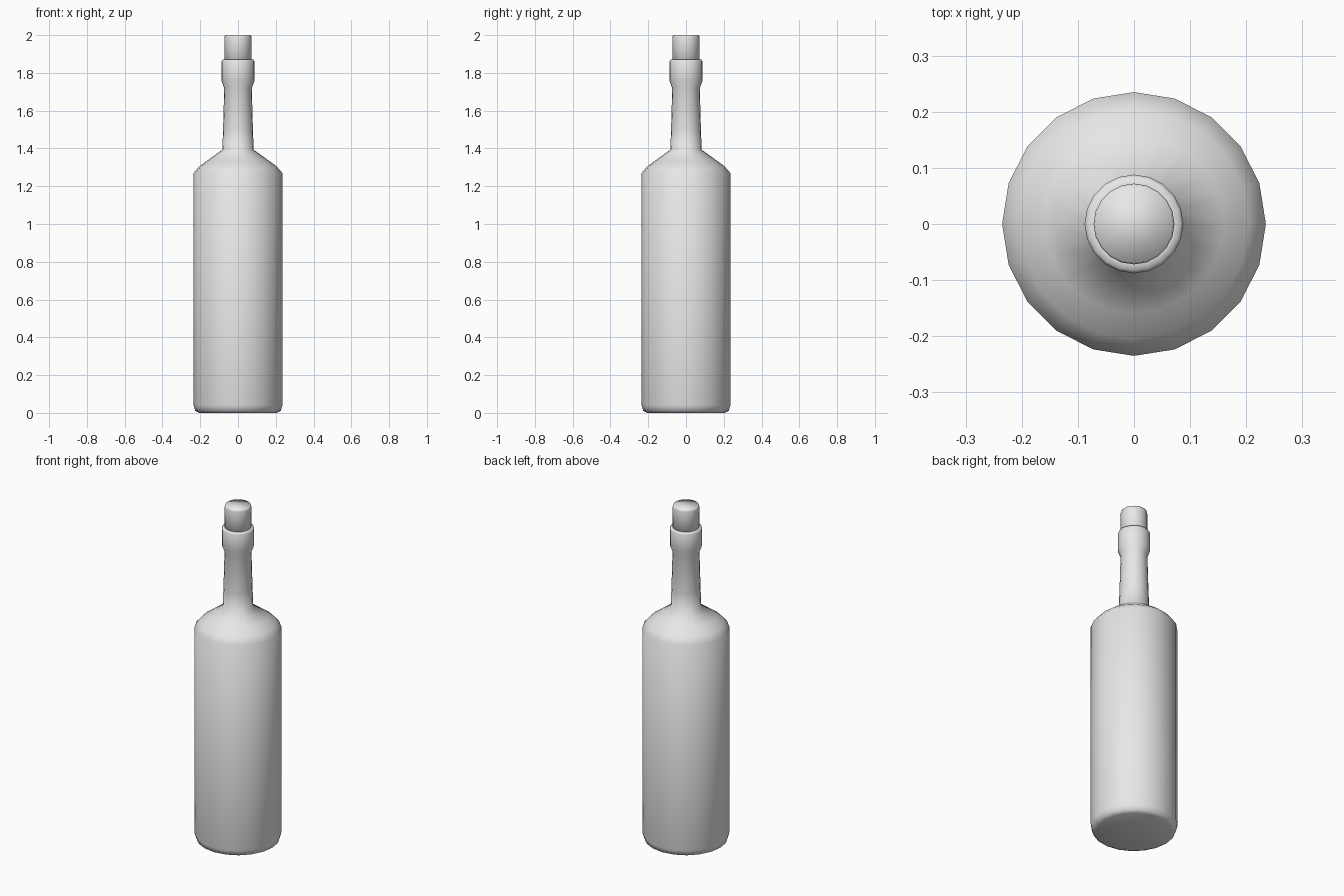
import bpy
import bmesh
import math

SIDES = 20

cube = bpy.data.objects.get("Cube")
if cube:
    bpy.data.objects.remove(cube, do_unlink=True)

# One plain grey for the whole model
grey = bpy.data.materials.new("plain_grey")
grey.use_nodes = True
colour = (0.8, 0.8, 0.8, 1.0)
grey.diffuse_color = colour
grey.node_tree.nodes["Principled BSDF"].inputs["Base Color"].default_value = colour


def lathe(name, profile, cap_top):
    """Revolve (radius, height) points about z and cap the ends."""
    bm = bmesh.new()
    rings = []
    for r, z in profile:
        rings.append([bm.verts.new((r * math.cos(a), r * math.sin(a), z))
                      for a in (math.tau * i / SIDES for i in range(SIDES))])
    for low, high in zip(rings, rings[1:]):
        for i in range(SIDES):
            j = (i + 1) % SIDES
            bm.faces.new((low[i], low[j], high[j], high[i]))
    bm.faces.new(rings[0][::-1])
    if cap_top:
        bm.faces.new(rings[-1])
    mesh = bpy.data.meshes.new(name)
    bm.to_mesh(mesh)
    bm.free()
    mesh.materials.append(grey)
    obj = bpy.data.objects.new(name, mesh)
    bpy.context.collection.objects.link(obj)
    for poly in mesh.polygons:
        poly.use_smooth = True
    return obj


# Bottle: rounded base, straight body, domed shoulder, tapered neck, lip
lathe("bottle", [
    (0.205, 0.0), (0.226, 0.01), (0.235, 0.04),
    (0.235, 1.27), (0.205, 1.305), (0.16, 1.338), (0.083, 1.393),
    (0.079, 1.50), (0.073, 1.72),
    (0.088, 1.76), (0.088, 1.86), (0.083, 1.87), (0.07, 1.87),
], cap_top=False)

# Stopper seated in the lip
lathe("stopper", [(0.072, 1.80), (0.072, 1.99), (0.069, 2.0)], cap_top=True)
